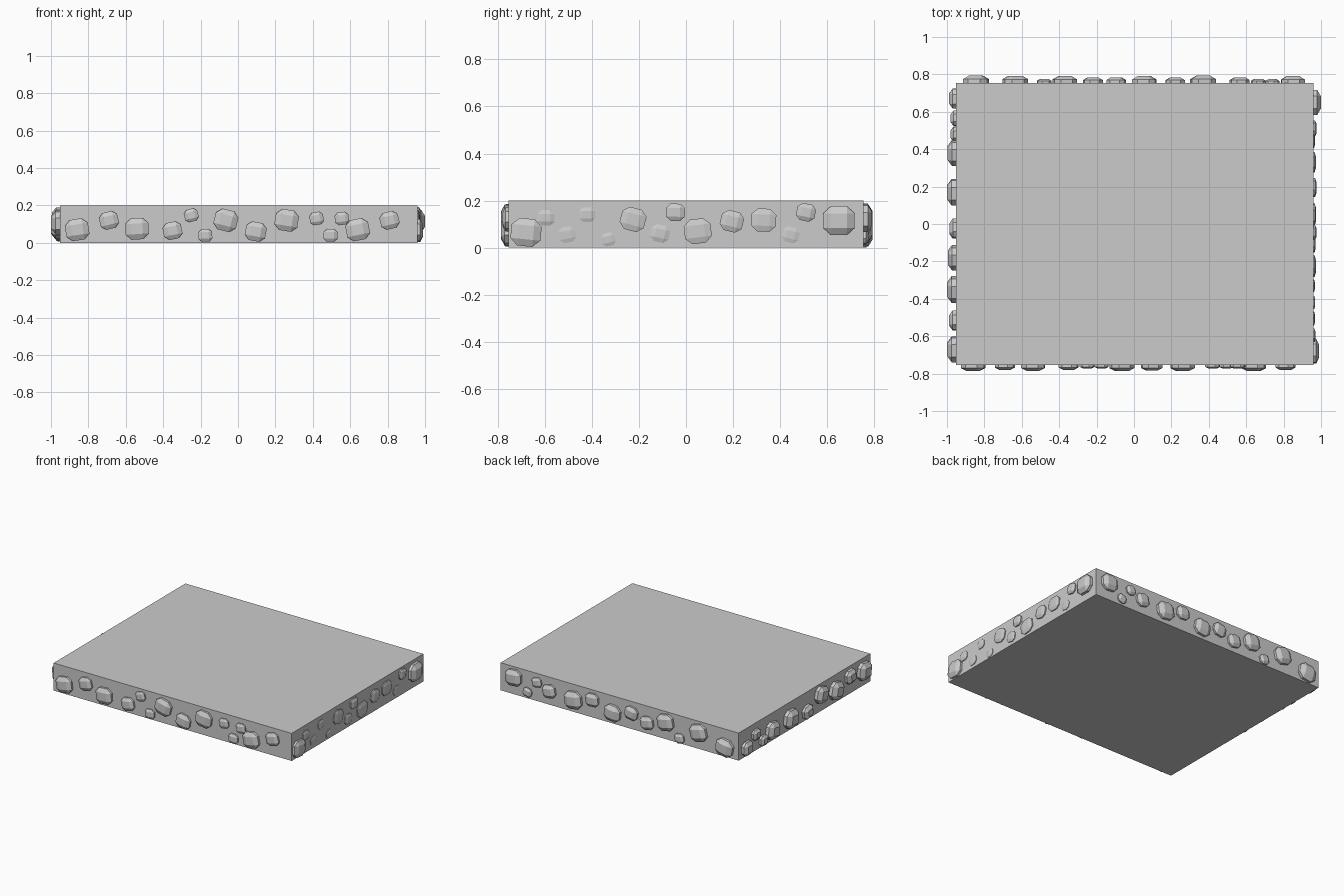
import bpy, bmesh, random
from math import pi
from mathutils import Matrix, Vector

if "Cube" in bpy.data.objects:
    bpy.data.objects.remove(bpy.data.objects["Cube"])

random.seed(4)

# Main slab
bm = bmesh.new()
bmesh.ops.create_cube(bm, size=1)
for v in bm.verts:
    v.co = Vector((v.co.x * 1.91 + 0.004, v.co.y * 1.51, v.co.z * 0.2 + 0.1))
mesh = bpy.data.meshes.new("slab")
bm.to_mesh(mesh)
bm.free()
bpy.context.collection.objects.link(bpy.data.objects.new("slab", mesh))


def add_stone(bm, wall, along, z, r, depth):
    """Faceted pebble half sunk in a wall; local x along wall, y outward."""
    part = bmesh.new()
    bmesh.ops.create_cube(part, size=2)
    bmesh.ops.bevel(part, geom=part.edges[:], offset=0.5, segments=1,
                    affect='EDGES', clamp_overlap=True)
    shape = Matrix.Diagonal((r, depth, r * 0.92, 1))
    twist = Matrix.Rotation(random.uniform(-0.3, 0.3), 4, 'Y')
    m = wall @ Matrix.Translation((along, 0, z)) @ twist @ shape
    bmesh.ops.transform(part, matrix=m, verts=part.verts)
    tmp = bpy.data.meshes.new("tmp")
    part.to_mesh(tmp)
    part.free()
    bm.from_mesh(tmp)
    bpy.data.meshes.remove(tmp)


def stone_row(name, wall, stones):
    bm = bmesh.new()
    for s in stones:
        add_stone(bm, wall, *s)
    bmesh.ops.recalc_face_normals(bm, faces=bm.faces[:])
    mesh = bpy.data.meshes.new(name)
    bm.to_mesh(mesh)
    bm.free()
    bpy.context.collection.objects.link(bpy.data.objects.new(name, mesh))


BIG, MID, SMALL = 0.062, 0.05, 0.037

# Front stones: position along x, height, radius
front = [(-.86, .07, BIG), (-.69, .12, MID), (-.54, .075, BIG), (-.35, .065, MID),
         (-.25, .147, SMALL), (-.175, .04, SMALL), (-.065, .12, BIG), (.095, .06, .055),
         (.26, .12, BIG), (.42, .13, SMALL), (.495, .04, SMALL), (.555, .13, SMALL),
         (.64, .07, BIG), (.81, .12, MID)]
stone_row("front_stones", Matrix.Translation((0, -.755, 0)),
          [(x, z, r, r * .5) for x, z, r in front])

# Back stones
back = [(-.845, .07, .066), (-.635, .12, .064), (-.48, .037, SMALL), (-.37, .125, BIG),
        (-.22, .08, MID), (-.095, .118, MID), (.055, .08, BIG), (.22, .13, MID),
        (.37, .09, .066), (.565, .1, MID), (.665, .137, SMALL), (.74, .046, .034),
        (.85, .125, BIG)]
stone_row("back_stones", Matrix.Translation((0, .755, 0)),
          [(x, z, r, r * .58) for x, z, r in back])

# Right stones: position along y, height, radius, bulge
right = [(-.68, .065, .064, .03), (-.595, .127, .036, .012), (-.505, .055, .036, .008),
         (-.42, .14, .034, .01), (-.33, .035, .03, .008), (-.225, .12, .053, .014),
         (-.11, .06, .04, .012), (-.045, .15, .04, .018), (.05, .07, .057, .015),
         (.195, .112, .048, .017), (.33, .117, .053, .014), (.445, .055, .036, .008),
         (.51, .15, .04, .018), (.65, .115, .067, .04)]
stone_row("right_stones",
          Matrix.Translation((.959, 0, 0)) @ Matrix.Rotation(pi / 2, 4, 'Z'), right)

# Left stones
left = [(.67, .06, .052), (.565, .12, .04), (.48, .045, .04), (.38, .08, .064),
        (.17, .085, .068), (-.025, .06, .05), (-.18, .125, .062), (-.35, .09, .066),
        (-.515, .13, .052), (-.67, .11, .066)]
stone_row("left_stones",
          Matrix.Translation((-.951, 0, 0)) @ Matrix.Rotation(pi / 2, 4, 'Z'),
          [(y, z, r, r * .72) for y, z, r in left])
